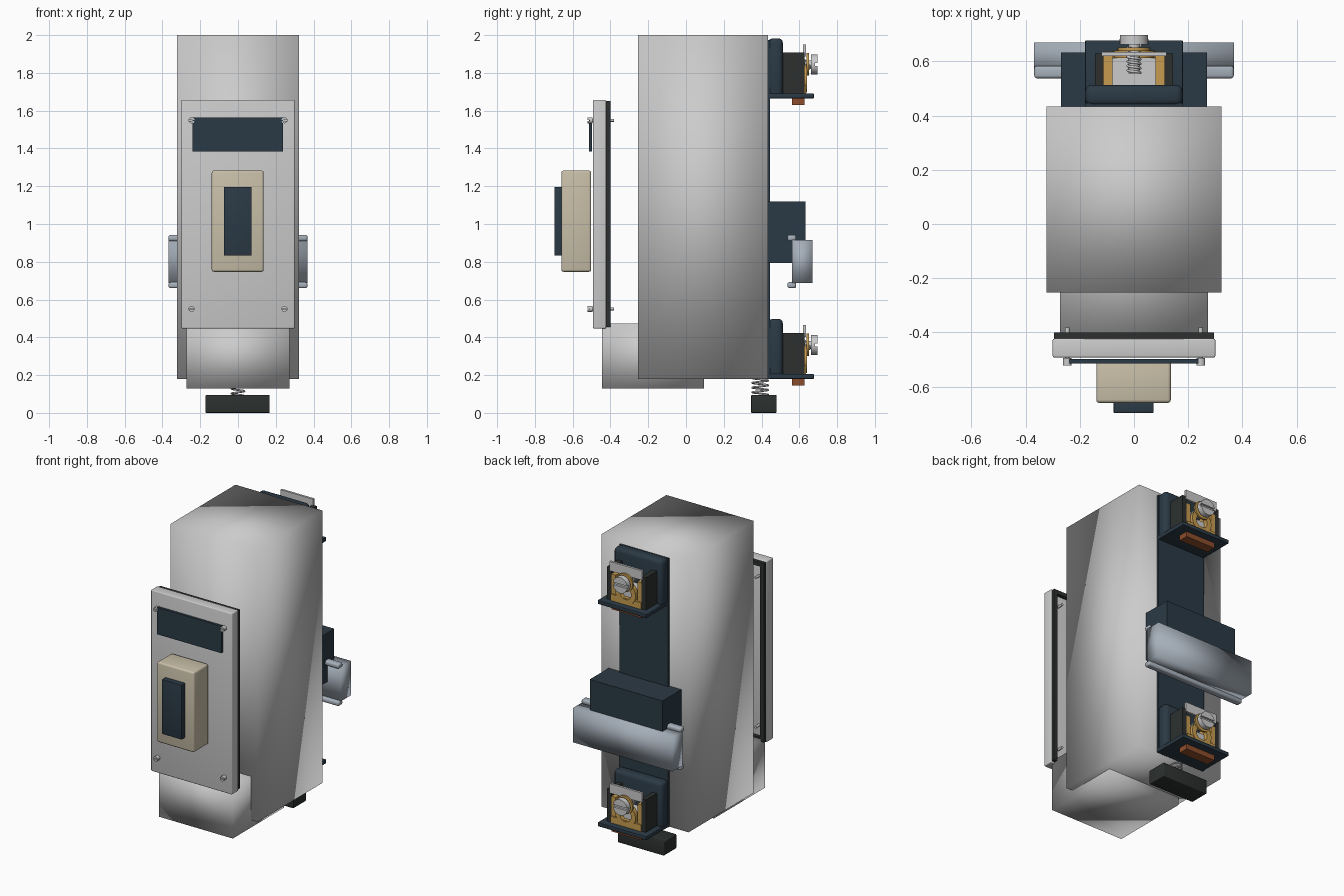
import bpy, bmesh, math
from mathutils import Matrix, Vector

if "Cube" in bpy.data.objects:
    bpy.data.objects.remove(bpy.data.objects["Cube"])


def mat(name, rgb):
    m = bpy.data.materials.new(name)
    m.diffuse_color = (*rgb, 1)
    m.use_nodes = True
    m.node_tree.nodes["Principled BSDF"].inputs["Base Color"].default_value = m.diffuse_color
    return m


SHELL = mat("shell_grey", (0.70, 0.70, 0.67))
NAVY = mat("navy", (0.024, 0.042, 0.06))
BLACK = mat("black", (0.025, 0.03, 0.028))
BEIGE = mat("beige", (0.58, 0.52, 0.39))
STEEL = mat("steel", (0.38, 0.43, 0.49))
BRIGHT = mat("bright_metal", (0.6, 0.6, 0.6))
GOLD = mat("brass", (0.57, 0.33, 0.08))
COPPER = mat("copper", (0.27, 0.075, 0.025))


def finish(name, bm, m, smooth=None):
    bmesh.ops.recalc_face_normals(bm, faces=bm.faces)
    me = bpy.data.meshes.new(name)
    bm.to_mesh(me)
    bm.free()
    ob = bpy.data.objects.new(name, me)
    bpy.context.collection.objects.link(ob)
    me.materials.append(m)
    if smooth is not None:
        bpy.ops.object.select_all(action='DESELECT')
        ob.select_set(True)
        bpy.context.view_layer.objects.active = ob
        bpy.ops.object.shade_smooth_by_angle(angle=math.radians(smooth))
    return ob


def box(name, x, y, z, m, bevel=0, smooth=None):
    """Box from (min, max) ranges; smooth=180 gives fully averaged normals."""
    bm = bmesh.new()
    bmesh.ops.create_cube(bm, size=1)
    for v in bm.verts:
        v.co = Vector([a[0] + (c + 0.5) * (a[1] - a[0]) for a, c in zip((x, y, z), v.co)])
    if bevel:
        bmesh.ops.bevel(bm, geom=bm.edges[:], offset=bevel, segments=3, profile=0.5,
                        affect='EDGES')
        smooth = smooth or 40
    return finish(name, bm, m, smooth)


def rod(name, x, z, y0, y1, r, m, seg=24):
    """Cylinder along y."""
    bm = bmesh.new()
    bmesh.ops.create_cone(bm, cap_ends=True, segments=seg, radius1=r, radius2=r, depth=y1 - y0,
                          matrix=Matrix.Translation((x, (y0 + y1) / 2, z)) @ Matrix.Rotation(math.pi / 2, 4, 'X'))
    return finish(name, bm, m, 40)


def ring(name, x, z, y0, y1, r_in, r_out, m, seg=32):
    """Flat washer with its axis along y."""
    bm = bmesh.new()
    loops = []
    for i in range(seg):
        c, s = math.cos(2 * math.pi * i / seg), math.sin(2 * math.pi * i / seg)
        loops.append([bm.verts.new((x + r * c, y, z + r * s))
                      for r, y in ((r_in, y0), (r_out, y0), (r_out, y1), (r_in, y1))])
    for a, b in zip(loops, loops[1:] + loops[:1]):
        for k in range(4):
            n = (k + 1) % 4
            bm.faces.new((a[k], a[n], b[n], b[k]))
    return finish(name, bm, m, 40)


def coil(name, start, axis, length, rx, ry, turns, wire, m):
    """Helical wire; axis is 'Z' or 'Y'."""
    cu = bpy.data.curves.new(name, 'CURVE')
    cu.dimensions = '3D'
    cu.bevel_depth, cu.bevel_resolution, cu.use_fill_caps = wire, 2, True
    n = int(turns * 20)
    sp = cu.splines.new('POLY')
    sp.points.add(n)
    for i, p in enumerate(sp.points):
        t = i / n
        a = 2 * math.pi * turns * t
        u, v, w = rx * math.cos(a), ry * math.sin(a), length * t
        off = (u, v, w) if axis == 'Z' else (u, w, v)
        p.co = (*(Vector(start) + Vector(off)), 1)
    cu.materials.append(m)
    ob = bpy.data.objects.new(name, cu)
    bpy.context.collection.objects.link(ob)
    bpy.ops.object.select_all(action='DESELECT')
    ob.select_set(True)
    bpy.context.view_layer.objects.active = ob
    bpy.ops.object.convert(target='MESH')


def slotted_head(name, x, z, y0, y1, r, m, slot_y):
    """Screw head with a slot cut into the outer side."""
    head = rod(name, x, z, y0, y1, r, m)
    w, d = r * 0.16, (y1 - y0) * 0.4
    cutter = box("slot_cutter", (x - 2 * r, x + 2 * r), (slot_y - d, slot_y + d), (z - w, z + w), m)
    mod = head.modifiers.new("slot", 'BOOLEAN')
    mod.operation, mod.object, mod.solver = 'DIFFERENCE', cutter, 'EXACT'
    bpy.context.view_layer.objects.active = head
    bpy.ops.object.modifier_apply(modifier="slot")
    bpy.data.objects.remove(cutter)


# Main housing and the step at its lower front
box("housing", (-.322, .322), (-.253, .433), (.18, 2.0), SHELL, smooth=180)
box("lower_step", (-.273, .273), (-.445, .095), (.13, .472), SHELL, smooth=180)

# Front plate, its gasket frame, label and rocker
box("front_plate", (-.3, .3), (-.492, -.423), (.447, 1.657), SHELL, bevel=.006)
for s, side in ((-1, "left"), (1, "right")):
    xs = sorted((s * .295, s * .268))
    box("gasket_" + side, xs, (-.424, -.4), (.455, 1.65), BLACK)
for zs, side in (((.455, .482), "bottom"), ((1.623, 1.65), "top")):
    box("gasket_" + side, (-.27, .27), (-.424, -.4), zs, BLACK)
box("label_plate", (-.24, .237), (-.514, -.498), (1.385, 1.565), NAVY)
box("rocker_body", (-.139, .136), (-.66, -.502), (.747, 1.283), BEIGE, bevel=.012, smooth=180)
box("rocker_insert", (-.075, .072), (-.697, -.655), (.832, 1.197), NAVY, bevel=.004)

# Plate screws at the four corners
for x in (-.246, .246):
    for z in (.551, 1.549):
        slotted_head("plate_screw_head", x, z, -.521, -.494, .016, BRIGHT, -.521)
        rod("plate_screw_shaft", x, z, -.5, -.382, .008, BRIGHT, 16)

# Back strip and terminals
box("back_strip", (-.18, .18), (.43, .446), (.18, 1.975), NAVY)


def terminal(label, z):
    n = lambda part: label + "_terminal_" + part
    box(n("pad"), (-.18, .18), (.435, .513), (z + .005, z + .318), NAVY, bevel=.025)
    box(n("shelf"), (-.18, .18), (.435, .677), (z, z + .026), NAVY, bevel=.004)
    for s in (-1, 1):
        box(n("wall"), sorted((s * .112, s * .143)), (.505, .628), (z + .02, z + .243), BLACK)
        box(n("clamp_side"), sorted((s * .08, s * .112)), (.505, .628), (z + .02, z + .2), GOLD)
    box(n("core"), (-.081, .081), (.505, .612), (z + .02, z + .125), BRIGHT)
    box(n("clamp_front"), (-.112, .112), (.612, .636), (z + .024, z + .07), GOLD)
    ring(n("clamp_ring"), 0, z + .105, .612, .64, .042, .075, GOLD)
    box(n("guard"), (-.12, .12), (.62, .635), (z + .222, z + .285), SHELL)
    box(n("tongue"), (-.11, .11), (.562, .627), (z - .035, z + .004), COPPER)
    # Clamping screw
    slotted_head(n("screw_head"), 0, z + .18, .662, .697, .053, BRIGHT, .697)
    ring(n("washer"), 0, z + .18, .638, .65, .024, .06, GOLD)
    rod(n("screw_shaft"), 0, z + .18, .555, .67, .021, BRIGHT, 20)
    coil(n("screw_thread"), (0, .558, z + .18), 'Y', .1, .023, .023, 6, .005, BRIGHT)


terminal("lower", .18)
terminal("upper", 1.665)

# Mounting clip and rail
box("clip_block", (-.269, .269), (.433, .632), (.793, 1.12), NAVY)
box("rail_face", (-.368, .368), (.56, .67), (.688, .916), STEEL, smooth=180)
for z, side in ((.66, "lower"), (.91, "upper")):
    box("rail_lip_" + side, (-.368, .368), (.537, .583), (z, z + .032), STEEL, bevel=.011)

# Release foot on its spring
box("release_foot", (-.172, .168), (.345, .48), (0, .095), BLACK, bevel=.005)
coil("release_spring", (0, .393, .09), 'Z', .1, .034, .042, 4, .005, BRIGHT)
